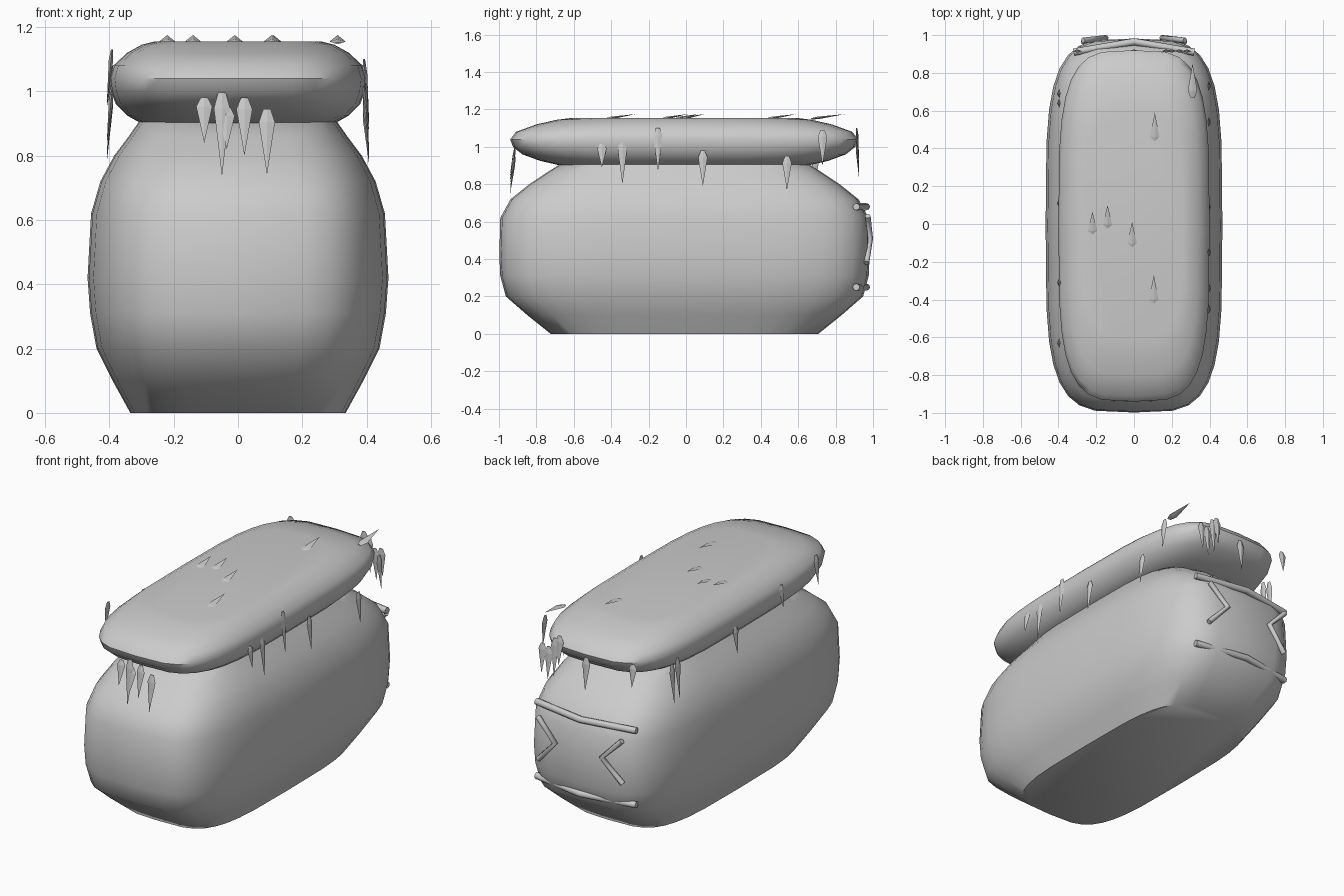
import bpy, bmesh, math
from mathutils import Vector

if "Cube" in bpy.data.objects:
    bpy.data.objects.remove(bpy.data.objects["Cube"])


def finish(bm, name, smooth=None):
    bmesh.ops.recalc_face_normals(bm, faces=bm.faces)
    me = bpy.data.meshes.new(name)
    bm.to_mesh(me)
    bm.free()
    ob = bpy.data.objects.new(name, me)
    bpy.context.collection.objects.link(ob)
    if smooth:
        bpy.ops.object.select_all(action='DESELECT')
        ob.select_set(True)
        bpy.context.view_layer.objects.active = ob
        bpy.ops.object.shade_smooth_by_angle(angle=math.radians(smooth))
    return ob


def loft(name, sections, n, cy, seg=32):
    """Stack of superellipse rings (z, half width, half length), capped."""
    bm = bmesh.new()
    rings = []
    for z, a, b in sections:
        ring = []
        for i in range(seg):
            t = 2 * math.pi * i / seg
            c, s = math.cos(t), math.sin(t)
            x = a * math.copysign(abs(c) ** (2 / n), c)
            y = b * math.copysign(abs(s) ** (2 / n), s)
            ring.append(bm.verts.new((x, y + cy, z)))
        rings.append(ring)
    for lo, hi in zip(rings, rings[1:]):
        for i in range(seg):
            j = (i + 1) % seg
            bm.faces.new((lo[i], lo[j], hi[j], hi[i]))
    bm.faces.new(rings[0])
    bm.faces.new(rings[-1])
    return finish(bm, name, 45)


def spike(name, blunt, tip, side, width=0.025, depth=0.007):
    """Thin flat carrot-shaped spike from blunt end to tip."""
    p, q = Vector(blunt), Vector(tip)
    side = Vector(side)
    axis = (q - p).normalized()
    out = axis.cross(side).normalized()
    bm = bmesh.new()
    rings = []
    for t, k in ((0, 0.45), (0.2, 1.0)):
        c = p.lerp(q, t)
        rings.append([bm.verts.new(c + d) for d in
                      (side * width * k, out * depth * k, -side * width * k, -out * depth * k)])
    end = bm.verts.new(q)
    bm.faces.new(rings[0])
    for i in range(4):
        j = (i + 1) % 4
        bm.faces.new((rings[0][i], rings[0][j], rings[1][j], rings[1][i]))
        bm.faces.new((rings[1][i], rings[1][j], end))
    finish(bm, name)


def rod(name, pts, r):
    """Round rod following a bent path."""
    cu = bpy.data.curves.new(name, 'CURVE')
    cu.dimensions = '3D'
    cu.bevel_depth = r
    cu.bevel_resolution = 2
    cu.use_fill_caps = True
    sp = cu.splines.new('POLY')
    sp.points.add(len(pts) - 1)
    for v, p in zip(sp.points, pts):
        v.co = (*p, 1)
    bpy.context.collection.objects.link(bpy.data.objects.new(name, cu))


# Rounded body
loft("body", [(0, .335, .715), (.1, .39, .84), (.2, .44, .955), (.31, .46, .985),
              (.42, .468, .99), (.62, .457, .985), (.72, .428, .93),
              (.8, .385, .83), (.86, .34, .74), (.91, .305, .66)], 4, -.008)

# Puffy slab on top
loft("top_slab", [(.9, .30, .66), (.925, .345, .77), (.96, .38, .865), (1.0, .395, .915),
                  (1.04, .40, .93), (1.08, .388, .90), (1.12, .345, .79),
                  (1.145, .30, .68), (1.155, .26, .6)], 3.8, -.01)

# Hanging spikes on the front and back edges: x, top z, bottom z
for x, a, b in ((-.105, .98, .84), (-.05, 1.0, .735), (-.035, .95, .82),
                (.02, .98, .80), (.09, .945, .74)):
    spike("front_spike", (x, -.915, a), (x, -.942, b), (1, 0, 0))
for x, a, b in ((.17, 1.1, .93), (.2, 1.08, .86), (.24, 1.02, .83), (.28, 1.03, .86),
                (0, 1.02, .83), (-.3, 1.06, .93)):
    spike("back_spike", (x, .912, a), (x, .925, b), (1, 0, 0))

# Hanging spikes on the two long sides: side, y, top z, bottom z
for s, y, a, b in ((1, -.45, 1.015, .89), (1, -.34, 1.03, .80), (1, -.15, 1.1, .87),
                   (1, .09, .98, .79), (1, .54, .95, .77), (1, .73, 1.09, .90),
                   (-1, .69, 1.0, .78), (-1, .64, 1.02, .79), (-1, .11, 1.0, .84),
                   (-1, -.31, 1.08, .95), (-1, -.63, 1.13, .96)):
    spike("side_spike", (s * .392, y, a), (s * .408, y, b), (0, 1, 0))

# Spikes lying on the top: x, blunt y, tip y
for x, a, b in ((.11, .43, .59), (-.22, -.06, .065), (-.14, -.03, .10),
                (-.01, -.13, .01), (.105, -.43, -.27), (.31, .67, .85)):
    spike("top_spike", (x, a, 1.15), (x, b, 1.175), (1, 0, 0))

# Bent bars and chevrons on the back
for z in (.68, .25):
    rod("back_bar", [(-.32, .91, z), (0, .965, z), (.32, .91, z)], .019)
for s in (-1, 1):
    rod("back_chevron", [(s * .27, .972, .63), (s * .15, .985, .51), (s * .27, .965, .38)], .015)
